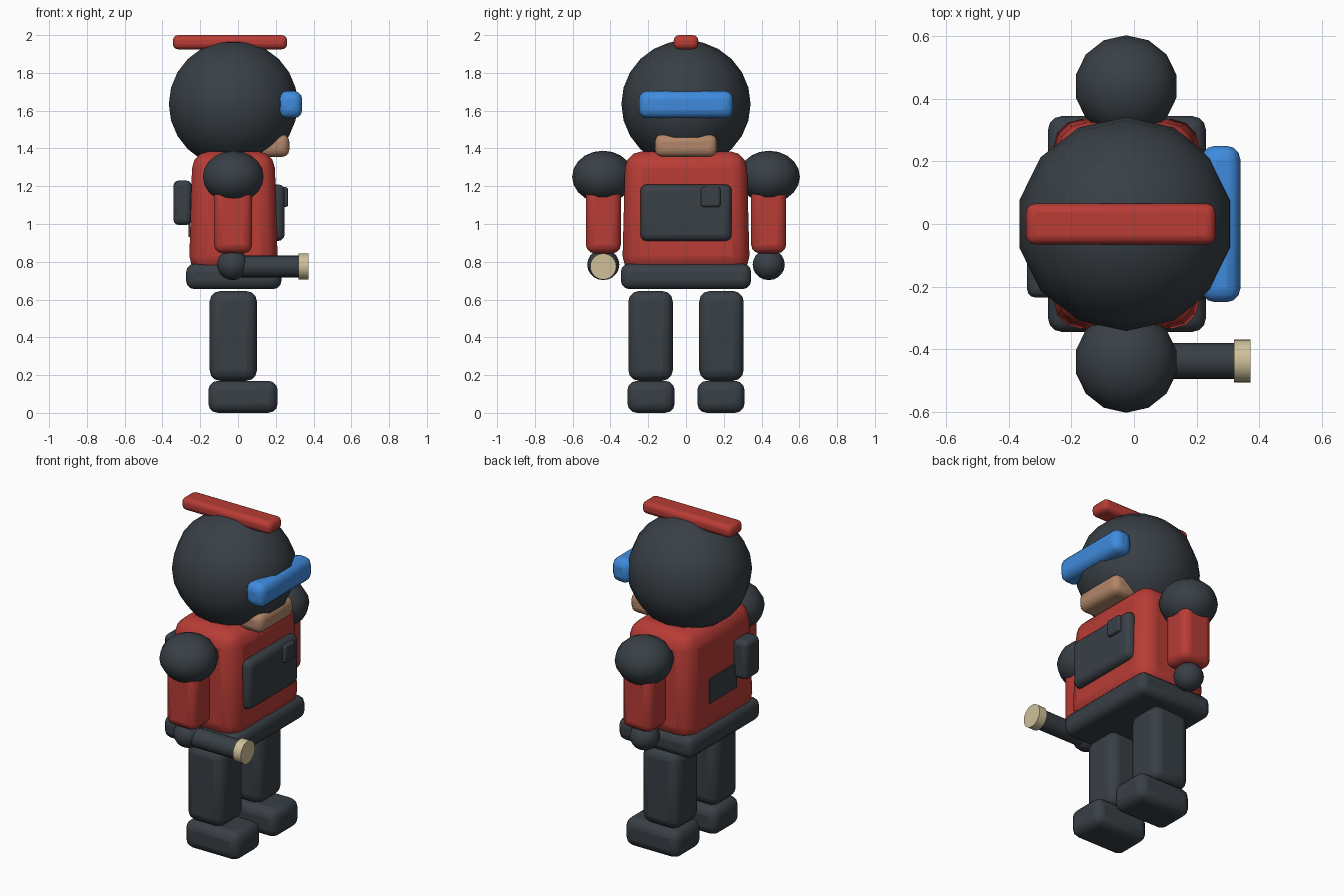
import bpy, bmesh, math
from mathutils import Matrix

if "Cube" in bpy.data.objects:
    bpy.data.objects.remove(bpy.data.objects["Cube"], do_unlink=True)


def material(name, rgb):
    m = bpy.data.materials.new(name)
    m.use_nodes = True
    m.diffuse_color = (*rgb, 1)
    m.node_tree.nodes["Principled BSDF"].inputs["Base Color"].default_value = (*rgb, 1)
    return m


DARK = material("charcoal", (0.04, 0.05, 0.06))
RED = material("red", (0.48, 0.045, 0.036))
BLUE = material("visor blue", (0.05, 0.26, 0.73))
SKIN = material("skin", (0.45, 0.24, 0.14))
LAMP = material("lamp cream", (0.62, 0.53, 0.32))


def finish(bm, name, mat, bevel=0, segments=3, angle=50):
    mesh = bpy.data.meshes.new(name)
    bm.to_mesh(mesh)
    bm.free()
    ob = bpy.data.objects.new(name, mesh)
    bpy.context.collection.objects.link(ob)
    mesh.materials.append(mat)
    if bevel:
        mod = ob.modifiers.new("round edges", "BEVEL")
        mod.width, mod.segments = bevel, segments
        mod.limit_method = "ANGLE"
    bpy.ops.object.select_all(action="DESELECT")
    ob.select_set(True)
    bpy.context.view_layer.objects.active = ob
    bpy.ops.object.shade_smooth_by_angle(angle=math.radians(angle))
    return ob


def box(name, mat, x, y, z, bevel, taper=(1, 1)):
    """Rounded box from its extents; taper scales the top."""
    bm = bmesh.new()
    bmesh.ops.create_cube(bm, size=1)
    for v in bm.verts:
        if v.co.z > 0:
            v.co.x *= taper[0]
            v.co.y *= taper[1]
    size = [b - a for a, b in (x, y, z)]
    mid = [(a + b) / 2 for a, b in (x, y, z)]
    bm.transform(Matrix.Translation(mid) @ Matrix.Diagonal((*size, 1)))
    return finish(bm, name, mat, bevel)


def ball(name, mat, centre, radii, segments=14, rings=10):
    bm = bmesh.new()
    bmesh.ops.create_uvsphere(bm, u_segments=segments, v_segments=rings, radius=1)
    bm.transform(Matrix.Translation(centre) @ Matrix.Diagonal((*radii, 1)))
    return finish(bm, name, mat)


def rod(name, mat, x, y, z, radius):
    """Cylinder lying along x."""
    bm = bmesh.new()
    bmesh.ops.create_cone(bm, cap_ends=True, segments=24, radius1=radius,
                          radius2=radius, depth=x[1] - x[0])
    bm.transform(Matrix.Translation(((x[0] + x[1]) / 2, y, z))
                 @ Matrix.Rotation(math.pi / 2, 4, "Y"))
    return finish(bm, name, mat)


# Head, crest, visor and chin
ball("helmet", DARK, (-0.025, 0, 1.635), (0.35, 0.342, 0.337), rings=12)
box("helmet_crest", RED, (-0.345, 0.26), (-0.065, 0.065), (1.925, 2.0), 0.028)
box("visor", BLUE, (0.215, 0.34), (-0.25, 0.25), (1.56, 1.705), 0.045)
box("chin", SKIN, (0.1, 0.272), (-0.165, 0.165), (1.355, 1.475), 0.04)

# Torso, belt and gear
box("torso", RED, (-0.26, 0.212), (-0.338, 0.338), (0.74, 1.385), 0.09, (0.92, 0.95))
box("belt", DARK, (-0.275, 0.23), (-0.345, 0.345), (0.655, 0.79), 0.045)
box("chest_pouch", DARK, (0.17, 0.247), (-0.242, 0.242), (0.91, 1.21), 0.035)
box("chest_badge", DARK, (0.23, 0.265), (0.08, 0.182), (1.09, 1.195), 0.012)
box("back_radio", DARK, (-0.342, -0.245), (-0.235, -0.095), (0.995, 1.23), 0.028)
box("back_patch", DARK, (-0.262, -0.253), (-0.12, 0.14), (0.93, 1.08), 0)

# Limbs, one set per side
for side, s in (("left", 1), ("right", -1)):
    def span(a, b):
        return tuple(sorted((a * s, b * s)))
    ball(side + "_shoulder", DARK, (-0.025, 0.44 * s, 1.25), (0.165, 0.163, 0.138))
    box(side + "_arm", RED, (-0.127, 0.075), span(0.345, 0.53), (0.845, 1.22), 0.045)
    ball(side + "_hand", DARK, (-0.028, 0.438 * s, 0.785), (0.085, 0.085, 0.082))
    box(side + "_leg", DARK, (-0.15, 0.1), span(0.07, 0.305), (0.17, 0.645), 0.055)
    box(side + "_foot", DARK, (-0.157, 0.21), span(0.06, 0.31), (0, 0.17), 0.05)

# Torch in the right hand
rod("torch_handle", DARK, (-0.03, 0.325), -0.438, 0.775, 0.057)
rod("torch_lamp", LAMP, (0.32, 0.373), -0.438, 0.775, 0.069)
